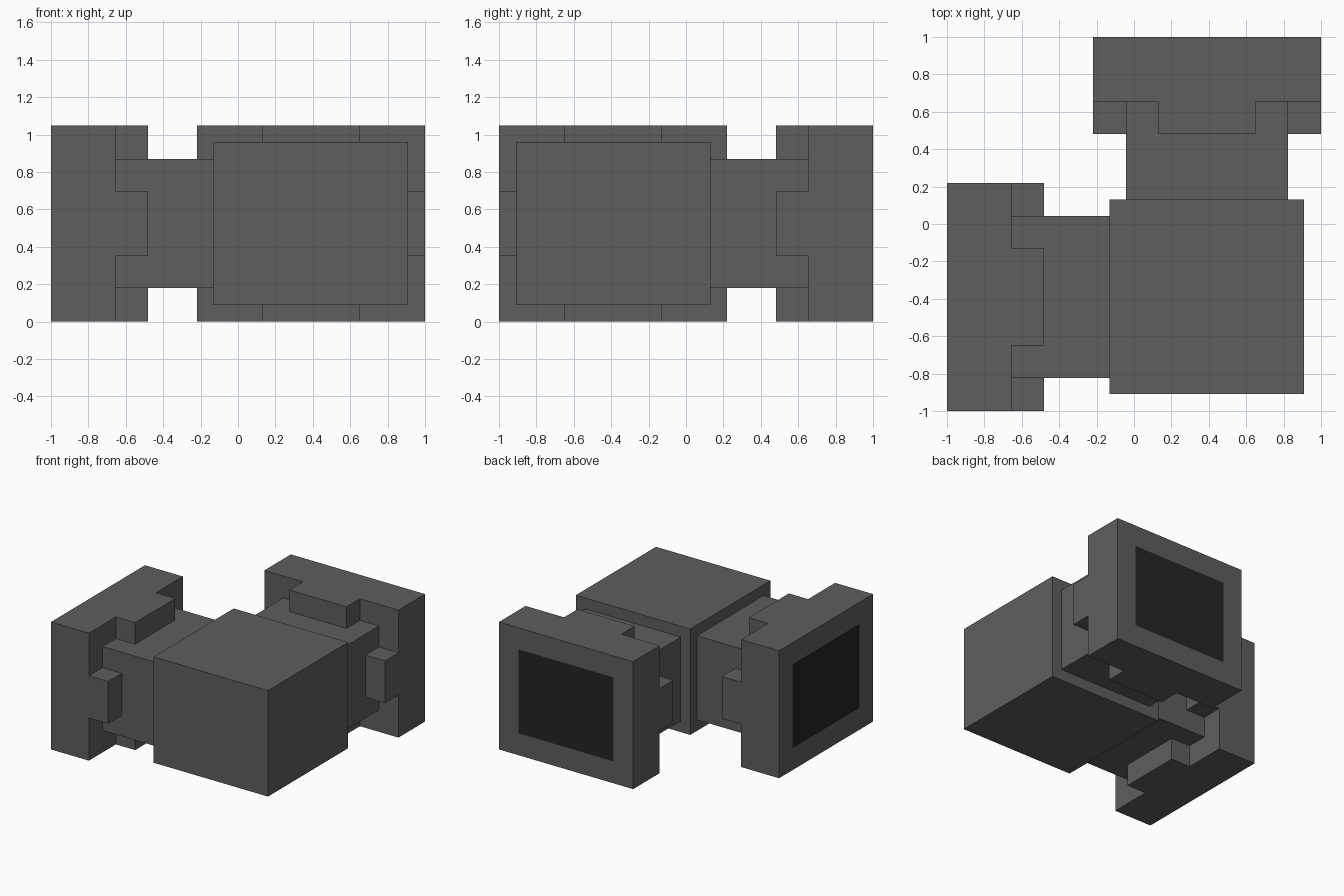
import bpy, bmesh
from mathutils import Vector

cube = bpy.data.objects.get("Cube")
if cube:
    bpy.data.objects.remove(cube, do_unlink=True)


def make_material(name, value):
    mat = bpy.data.materials.new(name)
    mat.use_nodes = True
    col = (value, value, value, 1.0)
    mat.diffuse_color = col
    bsdf = mat.node_tree.nodes["Principled BSDF"]
    bsdf.inputs["Base Color"].default_value = col
    bsdf.inputs["Roughness"].default_value = 0.8
    return mat


GREY = make_material("dark grey casing", 0.112)
BLACK = make_material("black opening", 0.018)


def finish(name, bm):
    bmesh.ops.recalc_face_normals(bm, faces=bm.faces)
    mesh = bpy.data.meshes.new(name)
    bm.to_mesh(mesh)
    bm.free()
    mesh.materials.append(GREY)
    mesh.materials.append(BLACK)
    obj = bpy.data.objects.new(name, mesh)
    bpy.context.collection.objects.link(obj)
    return obj


def block_solid(name, cuts, filled, place, is_black):
    """One closed mesh from the filled cells of a grid; only outer faces are kept."""
    bm = bmesh.new()
    size = [len(c) - 1 for c in cuts]

    def solid(c):
        return all(0 <= c[a] < size[a] for a in range(3)) and filled(*c)

    for i in range(size[0]):
        for j in range(size[1]):
            for k in range(size[2]):
                cell = (i, j, k)
                if not solid(cell):
                    continue
                for axis in range(3):
                    for side in (0, 1):
                        near = list(cell)
                        near[axis] += 2 * side - 1
                        if solid(near):
                            continue
                        b, c = (axis + 1) % 3, (axis + 2) % 3
                        verts = []
                        for db, dc in ((0, 0), (1, 0), (1, 1), (0, 1)):
                            idx = list(cell)
                            idx[axis] += side
                            idx[b] += db
                            idx[c] += dc
                            p = [cuts[a][idx[a]] for a in range(3)]
                            verts.append(bm.verts.new(place(*p)))
                        face = bm.faces.new(verts)
                        face.material_index = int(is_black(cell, axis, side))
    bmesh.ops.remove_doubles(bm, verts=bm.verts, dist=1e-4)
    # Merge flush cells into larger flat faces
    bmesh.ops.dissolve_limit(bm, angle_limit=0.01, verts=bm.verts, edges=bm.edges,
                             delimit={'MATERIAL'})
    return finish(name, bm)


# Arm: flange plate, four tabs on its inner side, and the neck into the core
ARM_CUTS = (
    (-1.0, -0.655, -0.48, -0.08),                    # along the arm
    (-0.61, -0.433, -0.26, 0.26, 0.433, 0.61),       # across
    (0.0, 0.18, 0.35, 0.697, 0.87, 1.047),           # height
)


def arm_filled(i, j, k):
    neck = 1 <= j <= 3 and 1 <= k <= 3
    tab = j == 2 or k == 2
    return i == 0 or neck or (i == 1 and tab)


def opening(cell, axis, side):
    return axis == 0 and side == 0 and cell[0] == 0 and 1 <= cell[1] <= 3 and 1 <= cell[2] <= 3


CENTRE = 0.39
block_solid("right_arm", ARM_CUTS, arm_filled,
            lambda a, b, z: Vector((a, b - CENTRE, z)), opening)
block_solid("back_arm", ARM_CUTS, arm_filled,
            lambda a, b, z: Vector((CENTRE - b, -a, z)), opening)

# Corner block joining the two arms
bm = bmesh.new()
bmesh.ops.create_cube(bm, size=1.0)
for v in bm.verts:
    v.co = Vector((v.co.x * 1.04 + CENTRE, v.co.y * 1.04 - CENTRE, v.co.z * 0.87 + 0.524))
finish("corner_block", bm)
